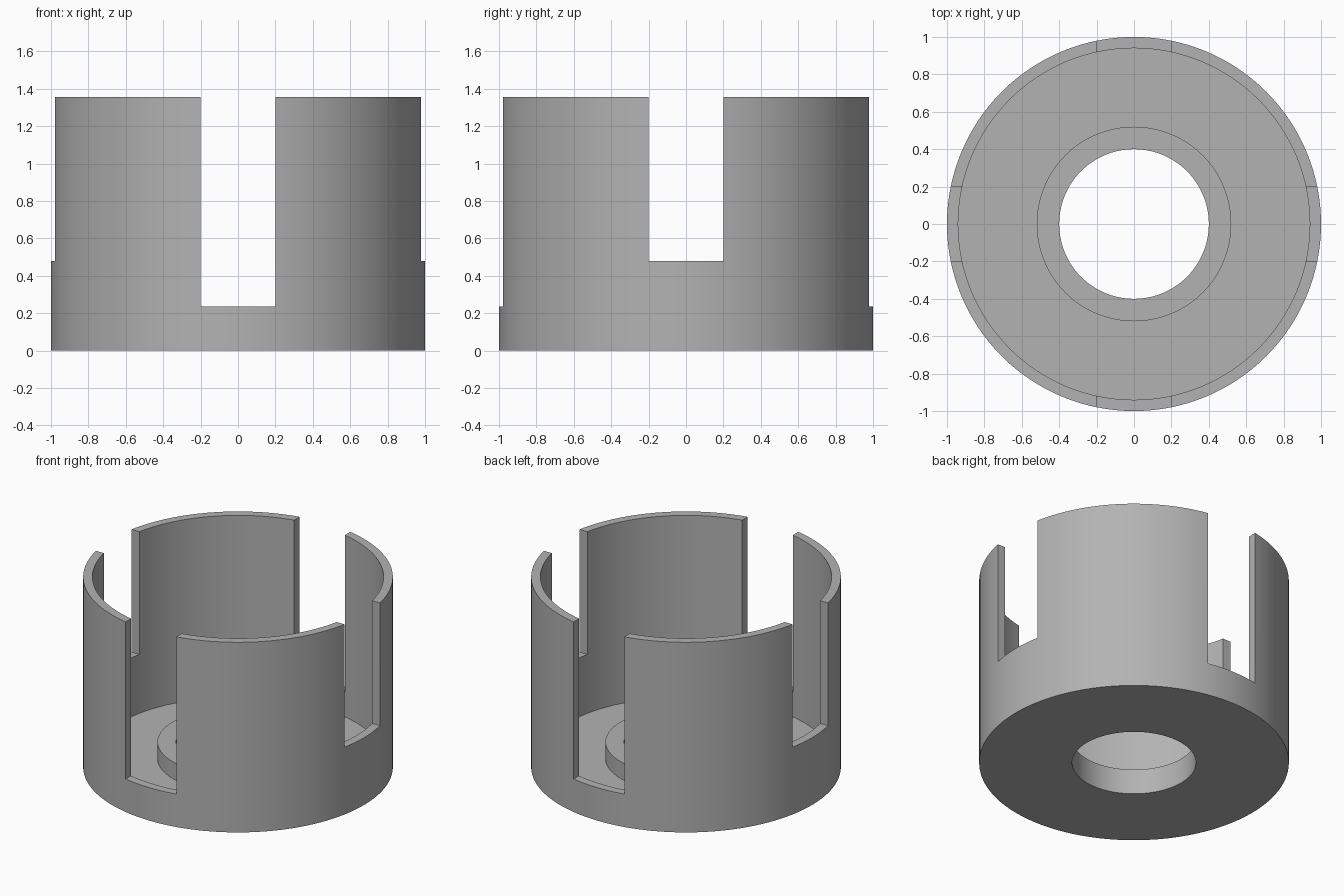
import bpy
import bmesh
import math

cube = bpy.data.objects.get("Cube")
if cube:
    bpy.data.objects.remove(cube, do_unlink=True)

SEGMENTS = 128
HEIGHT = 1.355
OUTER, INNER = 1.0, 0.94
HUB, BORE = 0.52, 0.40
FLOOR, HUB_TOP = 0.06, 0.18
SLOT_WIDTH = 0.4

# Single plain grey
grey = bpy.data.materials.new("plain grey")
grey.use_nodes = True
colour = (0.45, 0.45, 0.45, 1)
grey.diffuse_color = colour
grey.node_tree.nodes["Principled BSDF"].inputs["Base Color"].default_value = colour


def add_object(name, bm):
    bmesh.ops.recalc_face_normals(bm, faces=bm.faces)
    mesh = bpy.data.meshes.new(name)
    bm.to_mesh(mesh)
    bm.free()
    obj = bpy.data.objects.new(name, mesh)
    bpy.context.collection.objects.link(obj)
    mesh.materials.append(grey)
    return obj


def lathe(name, profile):
    """Revolve a closed (radius, height) outline about the z axis."""
    bm = bmesh.new()
    rings = []
    for i in range(SEGMENTS):
        a = math.tau * i / SEGMENTS
        rings.append([bm.verts.new((r * math.cos(a), r * math.sin(a), z))
                      for r, z in profile])
    count = len(profile)
    for i in range(SEGMENTS):
        here, there = rings[i], rings[(i + 1) % SEGMENTS]
        for j in range(count):
            k = (j + 1) % count
            bm.faces.new((here[j], there[j], there[k], here[k]))
    return add_object(name, bm)


def cut_slot(target, size_x, size_y, bottom):
    """Cut an open-topped slot straight through both sides of the wall."""
    bm = bmesh.new()
    bmesh.ops.create_cube(bm, size=1)
    bmesh.ops.scale(bm, vec=(size_x, size_y, 2), verts=bm.verts)
    bmesh.ops.translate(bm, vec=(0, 0, bottom + 1), verts=bm.verts)
    cutter = add_object("slot_cutter", bm)
    cutter.hide_render = True
    mod = target.modifiers.new("slot", "BOOLEAN")
    mod.operation = "DIFFERENCE"
    mod.solver = "EXACT"
    mod.object = cutter
    bpy.ops.object.modifier_apply(modifier=mod.name)
    bpy.data.objects.remove(cutter, do_unlink=True)


# Round cup with a floor, a raised hub and a bore through the middle
cup = lathe("slotted_cup", [
    (BORE, 0), (OUTER, 0), (OUTER, HEIGHT), (INNER, HEIGHT),
    (INNER, FLOOR), (HUB, FLOOR), (HUB, HUB_TOP), (BORE, HUB_TOP),
])
bpy.ops.object.select_all(action="DESELECT")
cup.select_set(True)
bpy.context.view_layer.objects.active = cup

# Deep slots front and back, shallower slots left and right
cut_slot(cup, SLOT_WIDTH, 3, 0.235)
cut_slot(cup, 3, SLOT_WIDTH, 0.48)

bpy.ops.object.shade_smooth_by_angle(angle=math.radians(30))
